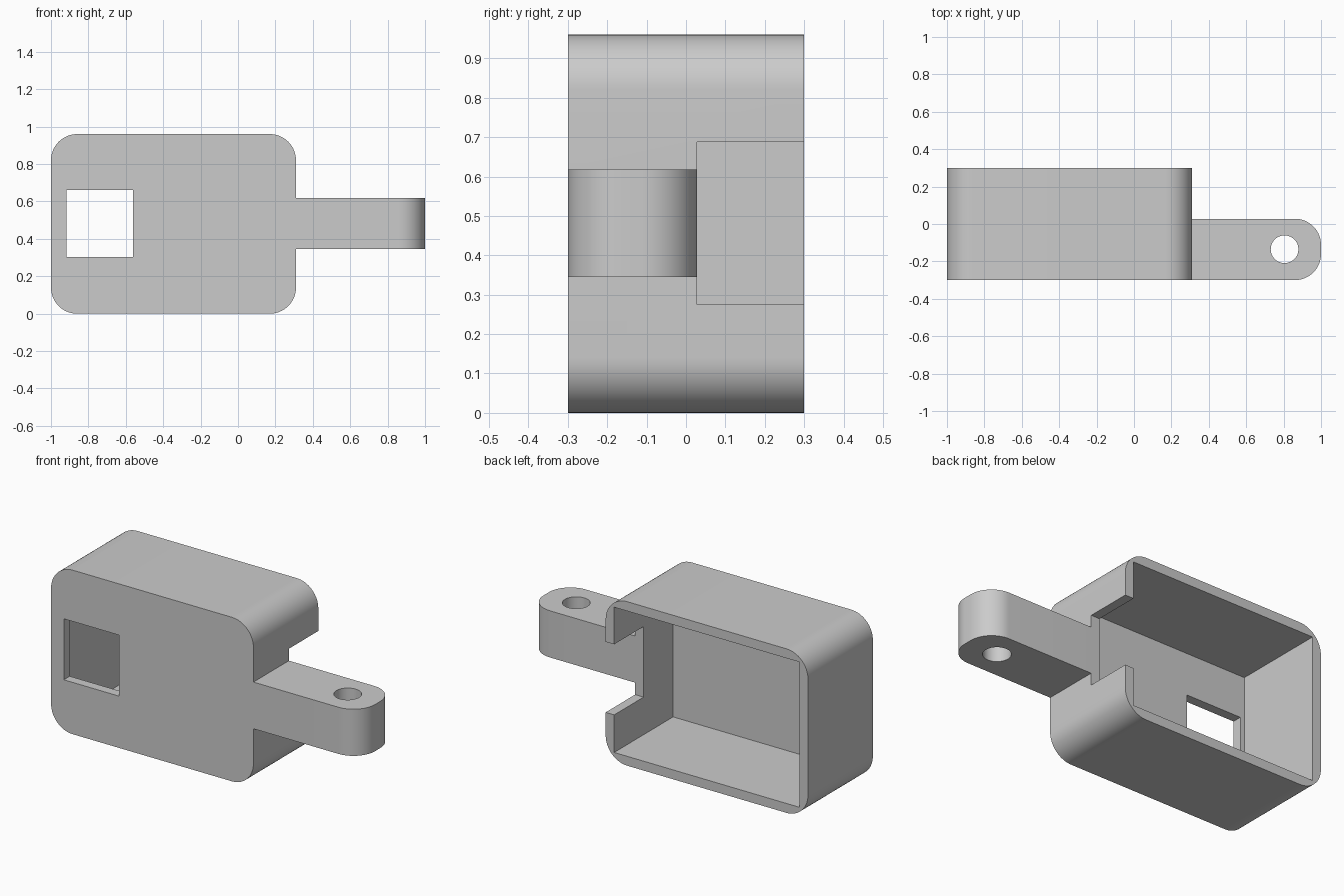
import bpy, bmesh, math
from mathutils import Vector

cube = bpy.data.objects.get("Cube")
if cube:
    bpy.data.objects.remove(cube, do_unlink=True)

grey = bpy.data.materials.new("plain grey")
grey.use_nodes = True
colour = (0.6, 0.6, 0.6, 1)
grey.diffuse_color = colour
grey.node_tree.nodes["Principled BSDF"].inputs["Base Color"].default_value = colour


def block(name, low, high, round_edge=None, radius=0.14):
    """Box between two corners; edges chosen by round_edge(midpoint, direction) are rounded."""
    bm = bmesh.new()
    bmesh.ops.create_cube(bm, size=1)
    low, high = Vector(low), Vector(high)
    for v in bm.verts:
        v.co = (low + high) / 2 + v.co * (high - low)
    if round_edge:
        edges = []
        for e in bm.edges:
            a, b = (v.co for v in e.verts)
            if round_edge((a + b) / 2, (b - a).normalized()):
                edges.append(e)
        bmesh.ops.bevel(bm, geom=edges, offset=radius, segments=16,
                        profile=0.5, affect='EDGES')
    mesh = bpy.data.meshes.new(name)
    bm.to_mesh(mesh)
    bm.free()
    mesh.materials.append(grey)
    obj = bpy.data.objects.new(name, mesh)
    bpy.context.collection.objects.link(obj)
    return obj


def combine(target, tool, operation='DIFFERENCE'):
    """Apply a boolean and discard the tool."""
    tool.hide_render = True
    mod = target.modifiers.new(tool.name, 'BOOLEAN')
    mod.operation, mod.solver, mod.object = operation, 'EXACT', tool
    bpy.context.view_layer.objects.active = target
    bpy.ops.object.modifier_apply(modifier=mod.name)
    bpy.data.objects.remove(tool, do_unlink=True)


# Housing: rounded box, hollow and open at the back
wall = 0.055
left, right, front, back, top = -1, 0.31, -0.3, 0.3, 0.96
housing = block("housing", (left, front, 0), (right, back, top),
                lambda mid, d: abs(d.y) > 0.9)
combine(housing, block("cavity", (left + wall, front + wall, wall),
                       (right - wall, back + 0.1, top - wall)))

# Square window in the front wall, and notch in the side wall
combine(housing, block("window", (-0.918, front - 0.1, 0.303),
                       (-0.562, front + 0.2, 0.66)))
arm_back = 0.028
combine(housing, block("notch", (right - 0.15, arm_back, 0.275),
                       (right + 0.1, back + 0.1, 0.688)))

# Mounting arm with rounded end and screw hole
arm = block("arm", (right - 0.03, front, 0.345), (1, arm_back, 0.618),
            lambda mid, d: abs(d.z) > 0.9 and mid.x > 0.9)
bpy.ops.mesh.primitive_cylinder_add(vertices=48, radius=0.074, depth=1,
                                    location=(0.805, -0.135, 0.48))
hole = bpy.context.object
hole.name = "screw_hole"
hole.data.materials.append(grey)
combine(arm, hole)
combine(housing, arm, 'UNION')

# Smooth the rounded surfaces, keep the edges sharp
bpy.ops.object.select_all(action='DESELECT')
housing.select_set(True)
bpy.context.view_layer.objects.active = housing
bpy.ops.object.shade_smooth_by_angle(angle=math.radians(30))
